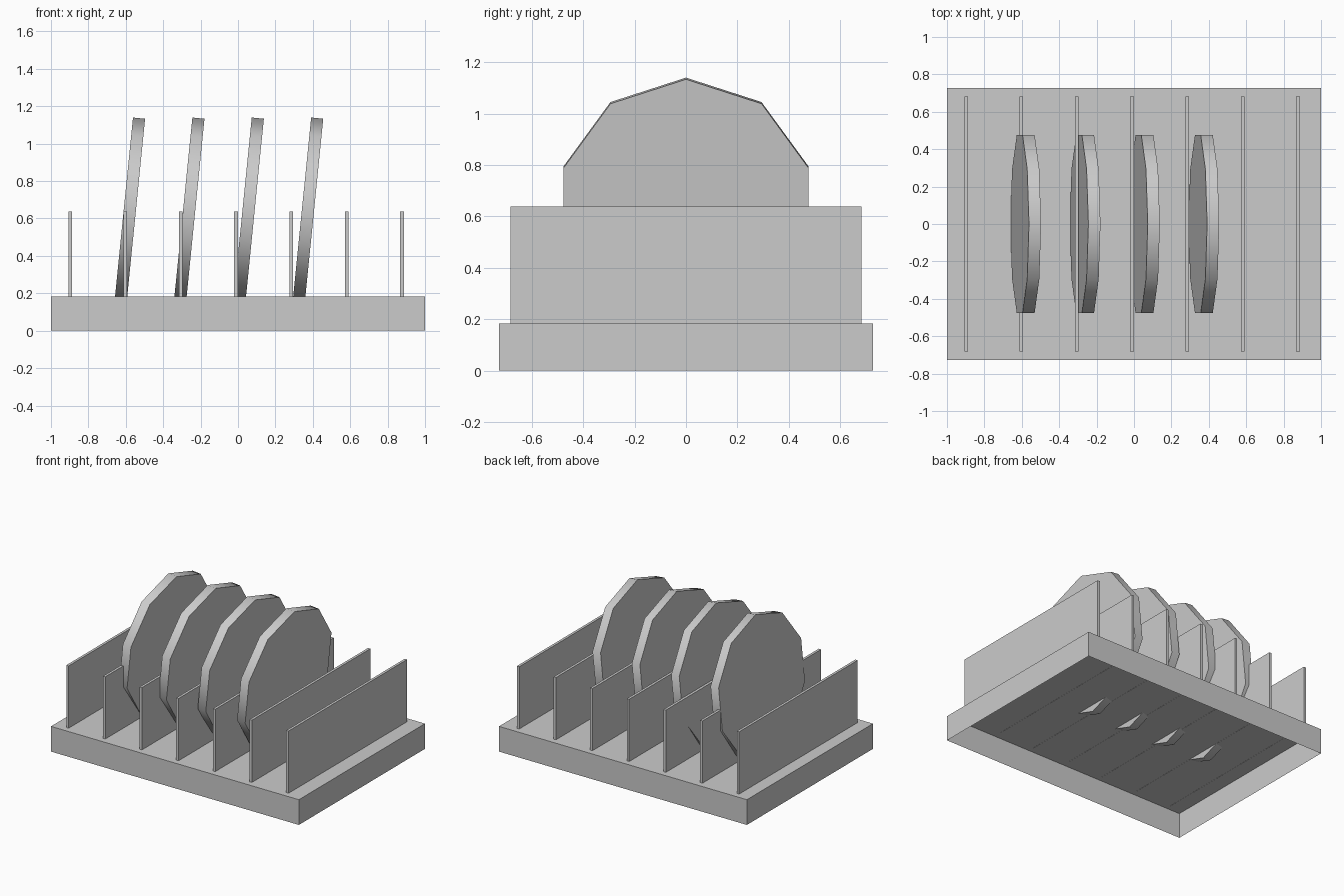
import bpy, bmesh, math
from mathutils import Matrix

if "Cube" in bpy.data.objects:
    bpy.data.objects.remove(bpy.data.objects["Cube"])

grey = bpy.data.materials.new("light grey")
grey.diffuse_color = (0.6, 0.6, 0.6, 1)
grey.use_nodes = True
grey.node_tree.nodes["Principled BSDF"].inputs["Base Color"].default_value = grey.diffuse_color


def add_object(name, bm):
    mesh = bpy.data.meshes.new(name)
    bm.to_mesh(mesh)
    bm.free()
    mesh.materials.append(grey)
    obj = bpy.data.objects.new(name, mesh)
    bpy.context.collection.objects.link(obj)
    return obj


def box(name, x, z0, z1, sx, sy, open_bottom=False):
    bm = bmesh.new()
    place = Matrix.Translation((x, 0, (z0 + z1) / 2)) @ Matrix.Diagonal((sx, sy, z1 - z0, 1))
    bmesh.ops.create_cube(bm, size=1, matrix=place)
    if open_bottom:
        bm.normal_update()
        low = [f for f in bm.faces if f.normal.z < -0.5]
        bmesh.ops.delete(bm, geom=low, context='FACES_ONLY')
    return add_object(name, bm)


# Base tray, hollow and open underneath
box("base", 0, 0, 0.184, 2.0, 1.453, open_bottom=True)

# Seven upright dividers
for i in range(7):
    box(f"divider_{i + 1}", -0.898 + 0.2958 * i, 0.183, 0.638, 0.019, 1.366)

# Four leaning ten-sided plates, their lowest tips poking through the base top
for i in range(4):
    bm = bmesh.new()
    place = (Matrix.Translation((-0.579 + 0.3175 * i, 0, 0.639))
             @ Matrix.Rotation(0.1, 4, 'Y')
             @ Matrix.Rotation(math.pi / 2, 4, 'Y'))
    bmesh.ops.create_cone(bm, cap_ends=True, segments=10, radius1=0.5, radius2=0.5, depth=0.065)
    # put a corner at the very top
    corner = max(bm.verts, key=lambda v: v.co.x).co
    spin = Matrix.Rotation(-math.atan2(corner.y, corner.x), 4, 'Z')
    bmesh.ops.transform(bm, matrix=place @ spin, verts=bm.verts)
    # smooth rim, sharp flat faces
    for f in bm.faces:
        f.smooth = len(f.verts) == 4
    for e in bm.edges:
        e.smooth = all(len(f.verts) == 4 for f in e.link_faces)
    add_object(f"plate_{i + 1}", bm)
